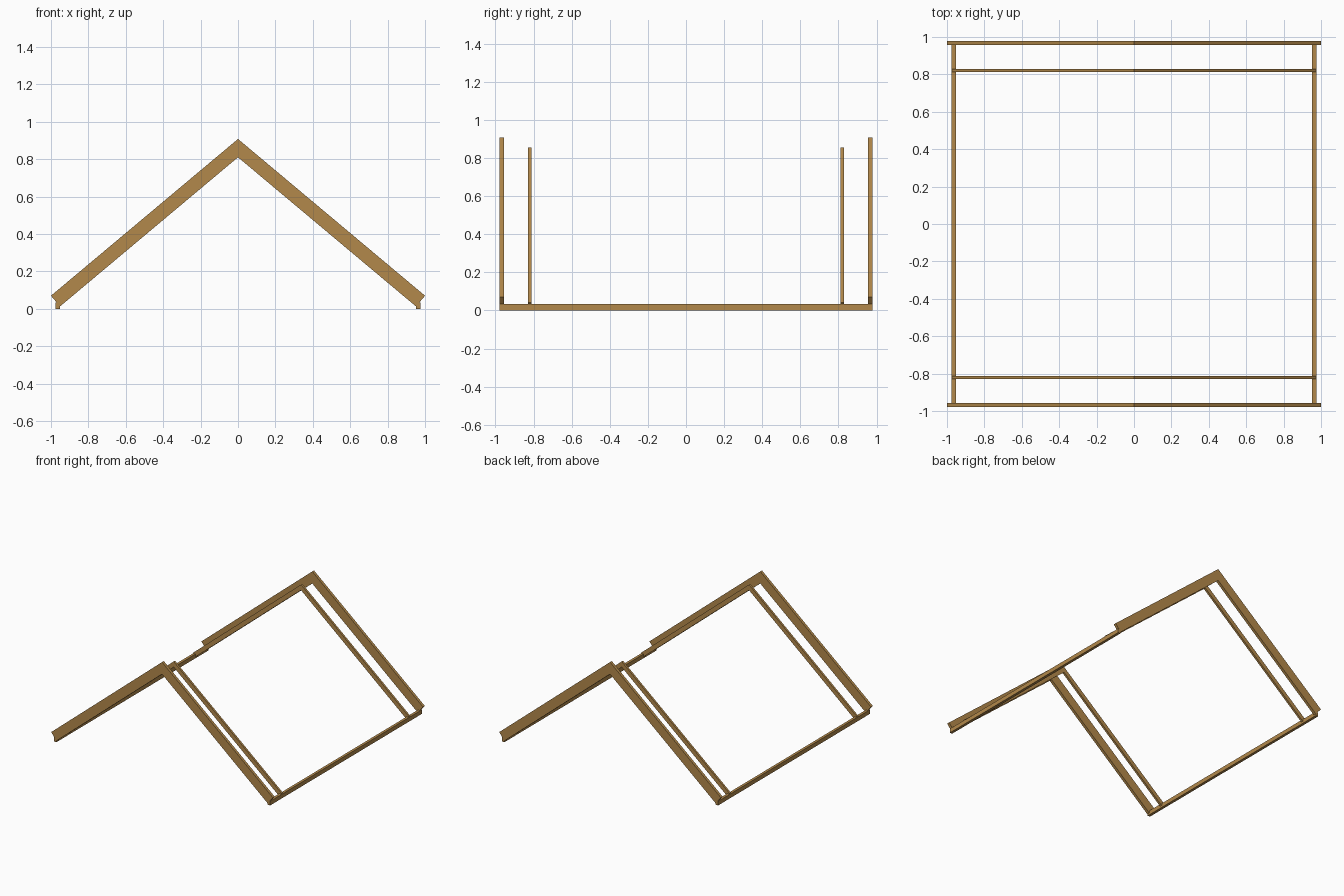
import bpy
import bmesh
import math

if "Cube" in bpy.data.objects:
    bpy.data.objects.remove(bpy.data.objects["Cube"])

wood = bpy.data.materials.new("wood")
wood.diffuse_color = (0.45, 0.25, 0.07, 1)
wood.use_nodes = True
wood.node_tree.nodes["Principled BSDF"].inputs["Base Color"].default_value = wood.diffuse_color

SLOPE = math.atan(0.838)


def prism(name, profile, y0, y1):
    """Extrude an x-z profile from y0 to y1."""
    bm = bmesh.new()
    face = bm.faces.new([bm.verts.new((x, y0, z)) for x, z in profile])
    new = bmesh.ops.extrude_face_region(bm, geom=[face])["geom"]
    bmesh.ops.translate(bm, vec=(0, y1 - y0, 0),
                        verts=[v for v in new if isinstance(v, bmesh.types.BMVert)])
    bmesh.ops.recalc_face_normals(bm, faces=bm.faces)
    mesh = bpy.data.meshes.new(name)
    bm.to_mesh(mesh)
    bm.free()
    mesh.materials.append(wood)
    ob = bpy.data.objects.new(name, mesh)
    bpy.context.collection.objects.link(ob)
    return ob


def gable(half_width, apex, depth):
    """Chevron profile with mitred peak and square-cut eave ends."""
    eave = apex - half_width * math.tan(SLOPE)
    xi = half_width - depth * math.sin(SLOPE)
    zi = eave - depth * math.cos(SLOPE)
    inner = apex - depth / math.cos(SLOPE)
    return [(0, apex), (half_width, eave), (xi, zi),
            (0, inner), (-xi, zi), (-half_width, eave)]


for end, s in (("front", -1), ("back", 1)):
    # Deep boards on the gable ends
    prism(end + "_barge_board", gable(1.0, 0.908, 0.075), s * 0.956, s * 0.979)
    # Slim battens just inside them
    prism(end + "_batten", gable(0.973, 0.856, 0.035), s * 0.812, s * 0.829)

# Long rails along the eaves
for side, s in (("left", -1), ("right", 1)):
    rail = [(s * 0.953, 0), (s * 0.975, 0), (s * 0.975, 0.034), (s * 0.953, 0.034)]
    prism(side + "_eave_rail", rail, -0.978, 0.978)
